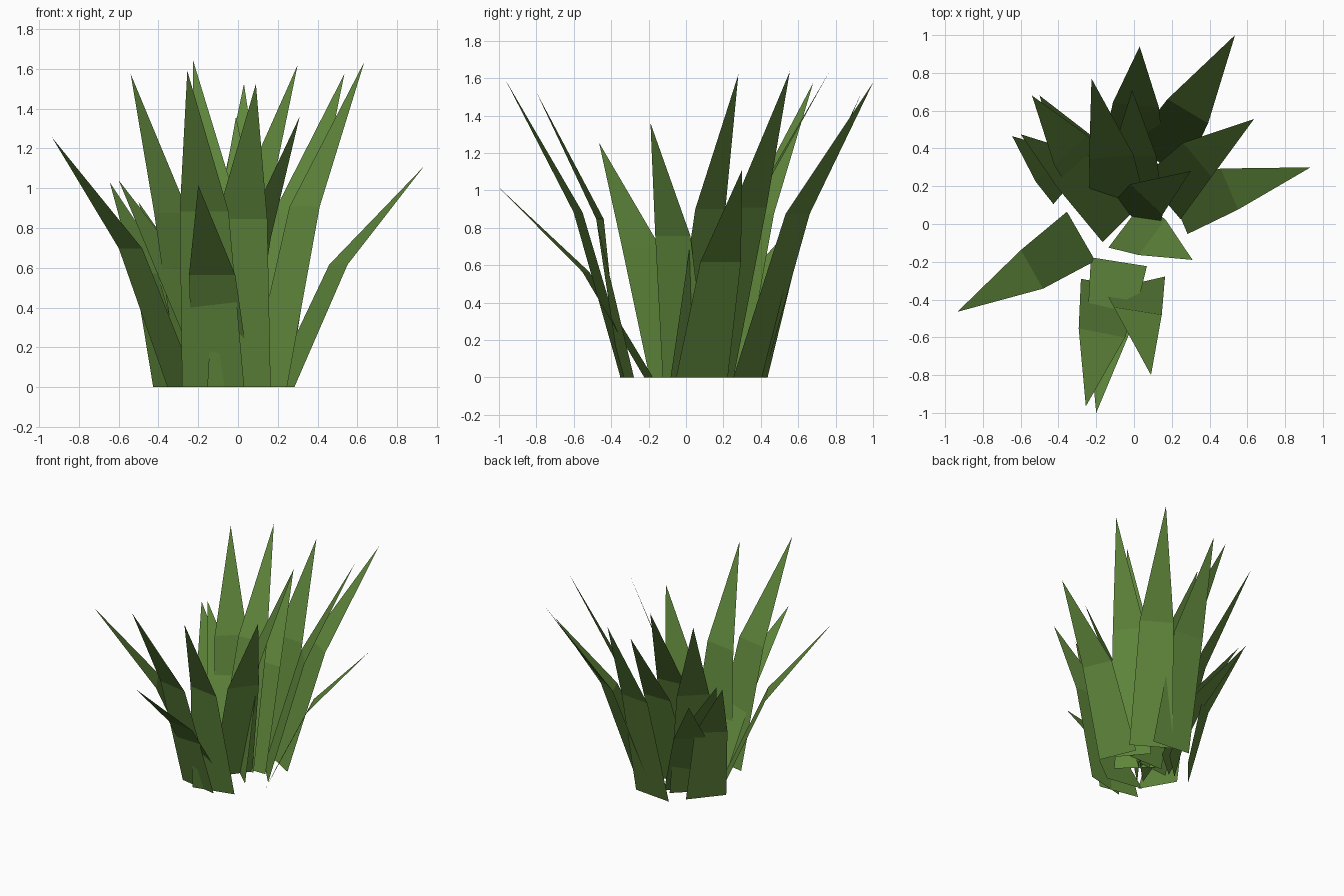
import bpy
import bmesh
from math import radians
from mathutils import Vector, Matrix

# Remove the default cube only
default_cube = bpy.data.objects.get("Cube")
if default_cube:
    bpy.data.objects.remove(default_cube, do_unlink=True)

# Single flat leaf colour
leaf_green = bpy.data.materials.new("leaf_green")
leaf_green.use_nodes = True
colour = (0.115, 0.24, 0.044, 1.0)
leaf_green.diffuse_color = colour
shader = leaf_green.node_tree.nodes["Principled BSDF"]
shader.inputs["Base Color"].default_value = colour
shader.inputs["Roughness"].default_value = 0.9

BEND_HEIGHT = 0.555   # height of the fold as a share of the tip height
BEND_HALF_WIDTH = 0.118
BASE_HALF_WIDTH = 0.15


def edge(centre, height, half_width, turn):
    """Two end points of a level edge across the blade."""
    middle = Vector((centre[0], centre[1], height))
    along = Matrix.Rotation(radians(turn), 3, "Z") @ Vector((half_width, 0, 0))
    return middle - along, middle + along


def blade(name, tip, bend, base, turn, twist=0, width=1):
    """Flat leaf: a tapering lower quad folded into a pointed triangle."""
    bm = bmesh.new()
    low = [bm.verts.new(p) for p in
           edge(base, 0, BASE_HALF_WIDTH * width, turn + twist)]
    fold = [bm.verts.new(p) for p in
            edge(bend, tip[2] * BEND_HEIGHT, BEND_HALF_WIDTH * width, turn)]
    point = bm.verts.new(tip)
    bm.faces.new((low[0], low[1], fold[1], fold[0]))
    bm.faces.new((fold[0], fold[1], point))
    # Keep the inner, upward side as the face side
    for face in bm.faces:
        face.normal_update()
        if face.normal.z < 0:
            face.normal_flip()
    mesh = bpy.data.meshes.new(name)
    bm.to_mesh(mesh)
    bm.free()
    mesh.materials.append(leaf_green)
    leaf = bpy.data.objects.new(name, mesh)
    bpy.context.collection.objects.link(leaf)
    return leaf


# Back leaves
blade("back_left_tall_leaf", tip=(.535, 1, 1.575), bend=(.285, .597), base=(.12, .335), turn=-31, width=1.06)
blade("back_middle_leaf", tip=(.03, .94, 1.525), bend=(.01, .63), base=(0, .42), turn=-6, width=1.04)
blade("back_right_tall_leaf", tip=(-.225, .77, 1.64), bend=(-.12, .355), base=(-.085, .09), turn=5)
blade("back_inner_leaf", tip=(-.01, .71, 1.36), bend=(0, .36), base=(0, .13), turn=0)

# Left leaves
blade("left_tall_leaf", tip=(.635, .555, 1.635), bend=(.335, .34), base=(.15, .14), turn=-50)
blade("left_low_leaf", tip=(.935, .3, 1.11), bend=(.505, .185), base=(.225, .085), turn=-67)
blade("left_inner_leaf", tip=(.3, .28, 1.62), bend=(.065, .13), base=(.01, .02), turn=-43)
blade("left_front_leaf", tip=(.31, -.19, 1.36), bend=(.095, -.07), base=(-.045, -.005), turn=53)

# Right leaves
blade("right_tall_leaf", tip=(-.54, .68, 1.575), bend=(-.335, .39), base=(-.185, .21), turn=43)
blade("right_short_leaf", tip=(-.5, .68, .93), bend=(-.3, .38), base=(-.13, .2), turn=40)
blade("right_outer_leaf", tip=(-.645, .465, 1.03), bend=(-.43, .3), base=(-.33, .22), turn=40, twist=10)
blade("right_inner_leaf", tip=(-.6, .475, 1.04), bend=(-.325, .28), base=(-.06, .01), turn=45)
blade("right_front_leaf", tip=(-.935, -.465, 1.255), bend=(-.54, -.24), base=(-.28, -.065), turn=-60)

# Front leaves
blade("front_tall_leaf", tip=(-.255, -.965, 1.59), bend=(-.17, -.577), base=(-.125, -.32), turn=-11, width=1.06)
blade("front_short_leaf", tip=(-.2, -1, 1.015), bend=(-.13, -.535), base=(-.08, -.2), turn=-9)
blade("front_left_leaf", tip=(.09, -.8, 1.525), bend=(.02, -.46), base=(.005, -.315), turn=-9, twist=22, width=1.09)
